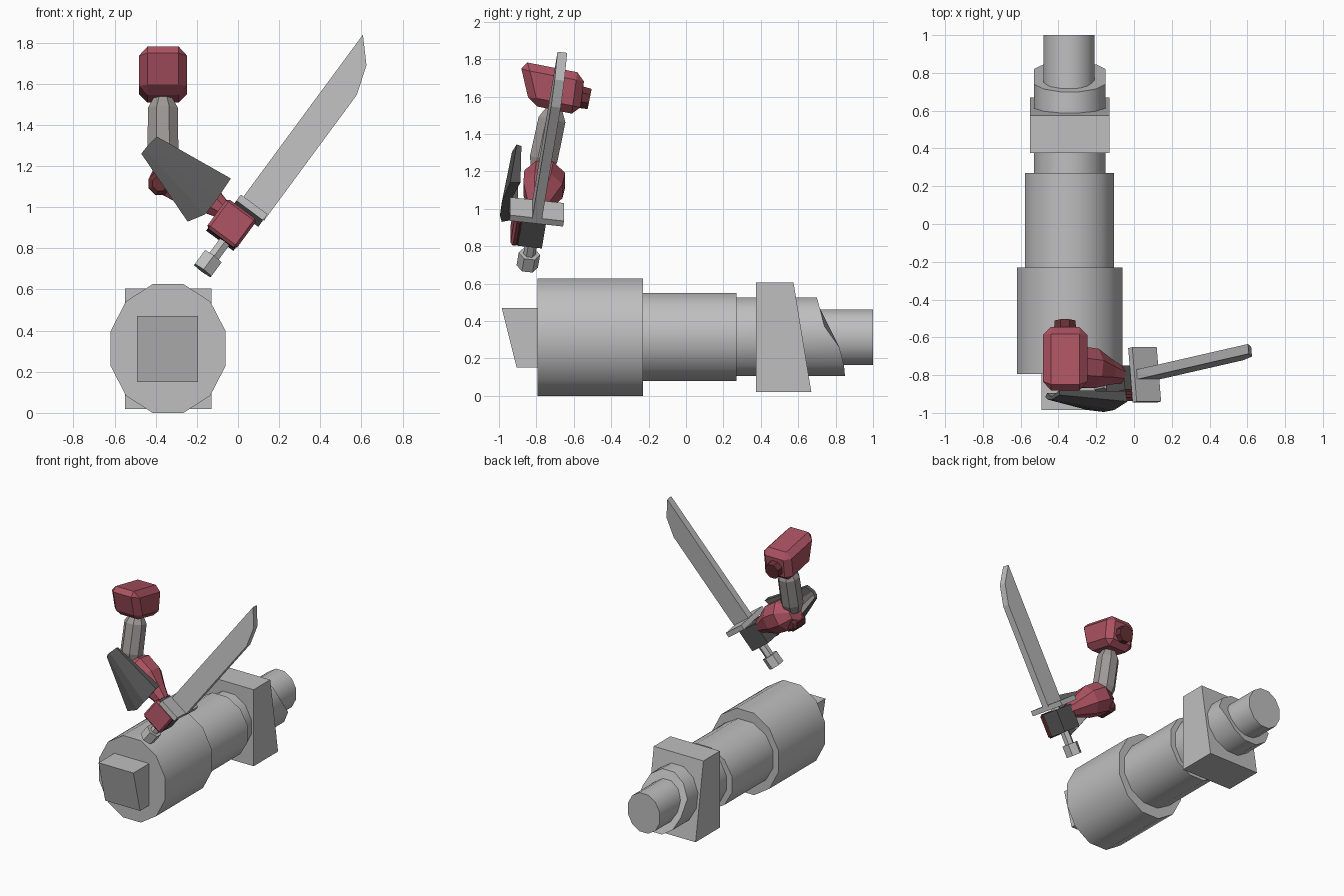
import bpy, bmesh, math
from mathutils import Vector as V

if "Cube" in bpy.data.objects:
    bpy.data.objects.remove(bpy.data.objects["Cube"])


def material(name, rgb):
    m = bpy.data.materials.new(name)
    m.diffuse_color = (*rgb, 1)
    m.use_nodes = True
    m.node_tree.nodes["Principled BSDF"].inputs["Base Color"].default_value = m.diffuse_color
    return m


GREY = material("light_grey", (0.52, 0.52, 0.52))
MID = material("mid_grey", (0.34, 0.32, 0.31))
DARK = material("dark_grey", (0.10, 0.10, 0.10))
RED = material("dull_red", (0.41, 0.085, 0.12))
DEEP = material("dark_red", (0.14, 0.03, 0.035))


def loft(name, rings, mat, bevel=0, smooth=False):
    """Closed solid through rings of equal point count."""
    bm = bmesh.new()
    vs = [[bm.verts.new(p) for p in r] for r in rings]
    n = len(vs[0])
    for a, b in zip(vs, vs[1:]):
        for i in range(n):
            j = (i + 1) % n
            bm.faces.new((a[i], a[j], b[j], b[i]))
    bm.faces.new(vs[0][::-1])
    bm.faces.new(vs[-1])
    bmesh.ops.recalc_face_normals(bm, faces=bm.faces)
    me = bpy.data.meshes.new(name)
    bm.to_mesh(me)
    bm.free()
    me.materials.append(mat)
    if smooth:
        for p in me.polygons:
            p.use_smooth = True
        me.set_sharp_from_angle(angle=math.radians(35))
    ob = bpy.data.objects.new(name, me)
    bpy.context.collection.objects.link(ob)
    if bevel:
        mod = ob.modifiers.new("bevel", 'BEVEL')
        mod.width, mod.segments, mod.limit_method = bevel, 1, 'NONE'
    return ob


def recolour(ob, mat, rule):
    """Give a second material to the faces whose normal passes the rule."""
    ob.data.materials.append(mat)
    for p in ob.data.polygons:
        if rule(p.normal):
            p.material_index = 1


def ring(c, axis, r, n, up=(0, 1, 0)):
    axis = V(axis).normalized()
    u = axis.cross(V(up)).normalized()
    w = u.cross(axis)
    return [V(c) + r / math.cos(math.pi / n) *
            (u * math.cos((i + .5) * math.tau / n) + w * math.sin((i + .5) * math.tau / n))
            for i in range(n)]


def side_prism(name, yz, x0, x1, mat, bevel=0):
    """Side profile in y, z extruded across x."""
    return loft(name, [[(x, y, z) for y, z in yz] for x in (x0, x1)], mat, bevel)


def barrel(name, y0, y1, x, z, rx, rz, end=None):
    """Twelve-sided section; end(t) gives the rear y from height t in -1..1."""
    k = 1 / math.cos(math.pi / 12)
    pts = [(k * math.cos((i + .5) * math.pi / 6), k * math.sin((i + .5) * math.pi / 6))
           for i in range(12)]
    front = [(x + rx * a, y0, z + rz * b) for a, b in pts]
    back = [(x + rx * a, end(b) if end else y1, z + rz * b) for a, b in pts]
    return loft(name, [front, back], GREY, smooth=True)


# Large stepped body
barrel("body_front", -0.795, -0.23, -0.34, 0.313, 0.28, 0.313)
barrel("body_middle", -0.24, 0.27, -0.342, 0.315, 0.235, 0.235)


def slanted_end(t):
    for lim, y in ((.9, .70), (.6, .715), (0, .74), (-.5, .82), (-.9, .845)):
        if t > lim:
            return y
    return .85


barrel("body_rear", 0.26, 0, -0.34, 0.315, 0.19, 0.21, slanted_end)
barrel("rear_tube", 0.6, 1.0, -0.343, 0.313, 0.135, 0.148)
side_prism("wedge_block", [(.375, .02), (.67, .02), (.575, .605), (.375, .605)],
           -0.55, -0.13, GREY)
side_prism("front_block", [(-.985, .47), (-.905, .15), (-.78, .15), (-.78, .47)],
           -0.49, -0.195, GREY)

# Shoulder and upper arm
side_prism("shoulder", [(-.89, 1.79), (-.54, 1.722), (-.57, 1.50), (-.835, 1.555)],
           -0.482, -0.247, RED, 0.042)
ax = V((0, 1, -0.2))
loft("shoulder_stub", [ring((-.365, -.58, 1.60), ax, .06, 8, (0, 0, 1)),
                       ring((-.365, -.515, 1.587), ax, .055, 8, (0, 0, 1))], DEEP)
top, low = V((-.365, -.705, 1.53)), V((-.365, -.775, 1.20))
ax = low - top
loft("upper_arm", [ring(top.lerp(low, t), ax, r, 8)
                   for t, r in ((0, .045), (.16, .073), (.8, .075), (1, .055))], MID)

# Forearm with elbow knob
ax = V((.28, -.04, -.17))
loft("forearm", [ring(c, ax, r, 8) for c, r in (
    ((-.40, -.755, 1.19), .055), ((-.32, -.755, 1.16), .11),
    ((-.22, -.765, 1.10), .105), ((-.13, -.785, 1.03), .065),
    ((-.07, -.80, .985), .045))], RED)
loft("elbow_knob", [ring((-.38, y, 1.115), (0, 1, 0), r, 8, (0, 0, 1))
                    for y, r in ((-.84, .035), (-.82, .055), (-.72, .055), (-.70, .035))], DEEP)

# Tapered forearm guard: outer edge row followed by the inner row
narrow = [(-.395, -.905, 1.344), (-.435, -.93, 1.305), (-.455, -.93, 1.28), (-.47, -.915, 1.26)]
wide = [(-.035, -.94, 1.14), (-.105, -.985, 1.035), (-.16, -.995, .965), (-.245, -.985, .93)]
inner_n = [(-.46, -.895, 1.265), (-.445, -.91, 1.285), (-.43, -.91, 1.30), (-.395, -.88, 1.335)]
inner_w = [(-.235, -.90, .945), (-.165, -.95, .98), (-.115, -.94, 1.04), (-.045, -.885, 1.14)]
guard = loft("forearm_guard", [narrow + inner_n, wide + inner_w], DARK)
recolour(guard, MID, lambda n: n.y > 0.3)

# Sword frame: D along the blade, U across it, N through its thickness
D = V((.59, .135, .80)).normalized()
U = V((.803, 0, -.595))
N = D.cross(U).normalized()
if N.y < 0:
    N = -N
ROOT = V((.078, -.795, 1.0))


def at(d, u, n):
    return ROOT + D * d + U * u + N * n


def sword_box(name, d, u, n, mat, bevel=0):
    return loft(name, [[at(a, b, c) for a, b in
                        ((d[0], u[0]), (d[1], u[0]), (d[1], u[1]), (d[0], u[1]))]
                       for c in n], mat, bevel)


blade = [(-.02, -.072), (.995, -.072), (.885, .03), (.74, .078), (-.02, .078)]
loft("blade", [[at(d, u, n) for d, u in blade] for n in (-.026, .026)], GREY)
sword_box("cross_guard", (-.045, -.008), (-.088, .073), (-.145, .145), GREY)
loft("handle", [ring(at(d, -.015, 0), D, .028, 6) for d in (-.34, -.03)], GREY)
loft("pommel", [ring(at(d, -.018, 0), D, .05, 6) for d in (-.40, -.315)], GREY)

# Hand with its red plate, dark around the rim
sword_box("hand", (-.225, -.06), (-.12, .045), (-.075, .055), DARK)
plate = sword_box("hand_plate", (-.232, -.055), (-.13, .05), (-.115, -.07), RED, 0.014)
recolour(plate, DEEP, lambda n: n.y > -0.6)
